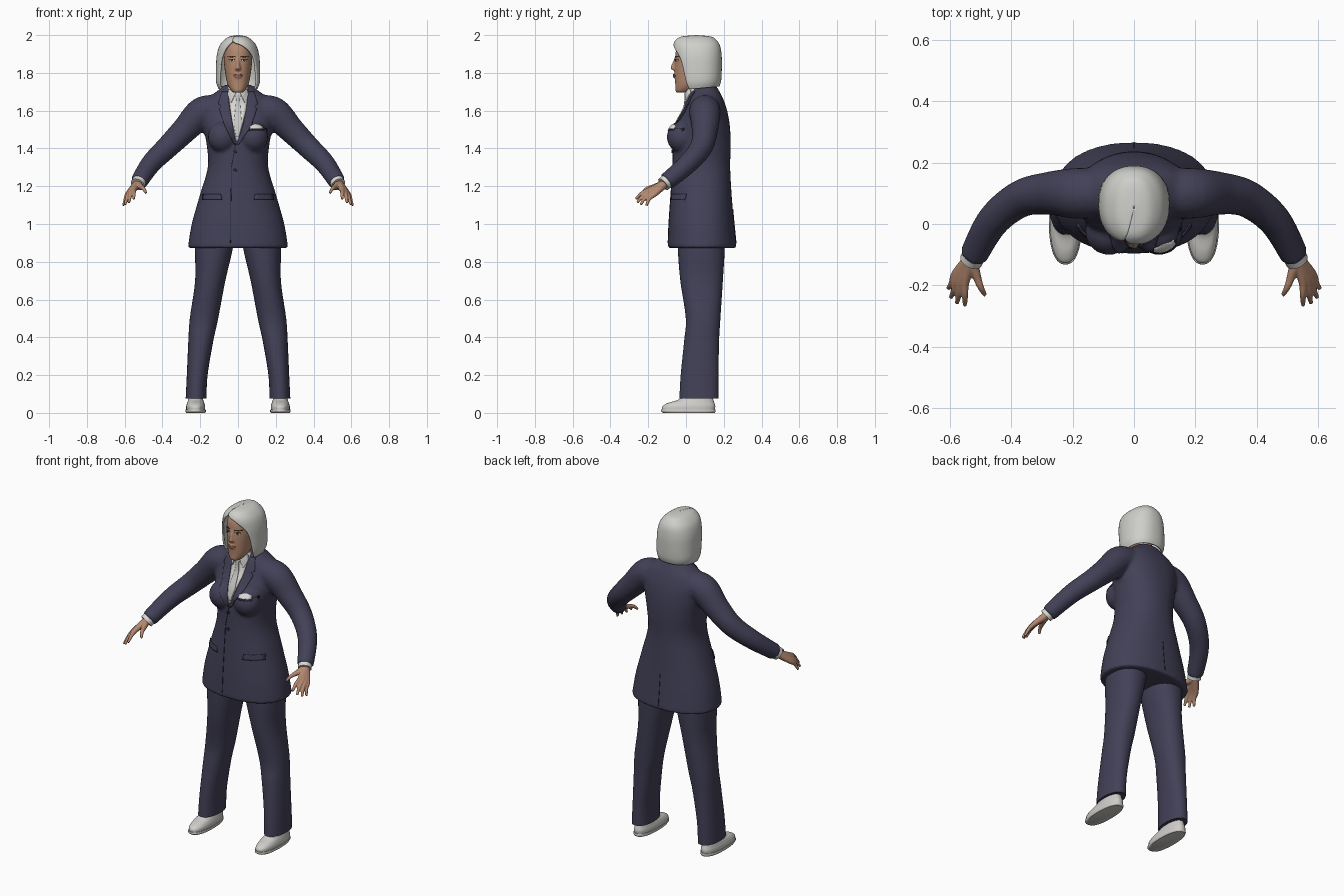
import bpy, bmesh, math
from mathutils import Vector
from mathutils.bvhtree import BVHTree

cube = bpy.data.objects.get("Cube")
if cube:
    bpy.data.objects.remove(cube, do_unlink=True)


def material(name, r, g, b):
    m = bpy.data.materials.new(name)
    m.use_nodes = True
    m.diffuse_color = (r, g, b, 1)
    m.node_tree.nodes["Principled BSDF"].inputs["Base Color"].default_value = (r, g, b, 1)
    return m


SUIT = material("navy suit", .055, .052, .095)
SEAM = material("dark navy trim", .02, .019, .036)
HAIR = material("silver hair", .62, .62, .59)
SHIRT = material("white shirt", .7, .69, .66)
TIE = material("pale grey tie", .58, .57, .54)
SHOE = material("light grey shoe", .62, .61, .58)
SKIN = material("tan skin", .46, .25, .16)
LIP = material("muted lips", .3, .12, .085)
BROW = material("dark brown", .05, .03, .022)


def spline(keys, n=6):
    """Smooth curve through tuples of any length."""
    out = []
    for i in range(len(keys) - 1):
        a, b, c, d = (keys[max(0, min(len(keys) - 1, i + k))] for k in (-1, 0, 1, 2))
        for s in range(n):
            t = s / n
            out.append([q + .5 * t * (r - p + t * (2 * p - 5 * q + 4 * r - w + t * (3 * (q - r) + w - p)))
                        for p, q, r, w in zip(a, b, c, d)])
    return out + [list(keys[-1])]


def bridge(bm, rings, closed=True):
    n = len(rings[0])
    for lo, hi in zip(rings, rings[1:]):
        for j in range(n if closed else n - 1):
            k = (j + 1) % n
            bm.faces.new((lo[j], lo[k], hi[k], hi[j]))
    if closed:
        bm.faces.new(rings[0])
        bm.faces.new(rings[-1])


def power(v, e):
    return math.copysign(abs(v) ** e, v)


def loft(bm, keys, n=40, e=.9, cx=0, opening=None):
    """Stack rings given as (height, half width, front, back, tilt, shift)."""
    rings = []
    for key in spline(keys):
        z, hw, yf, yb, tilt, shift, left, right = (key + [0] * 8)[:8]
        yc, ry = (yf + yb) / 2, (yb - yf) / 2
        ring = []
        for j in range(n):
            a = 2 * math.pi * j / n
            if opening:
                lo, hi = math.radians(left), 2 * math.pi - math.radians(right)
                a = lo + (hi - lo) * j / (n - 1)
            y = yc - ry * power(math.cos(a), e)
            ring.append(bm.verts.new((cx + shift + hw * power(math.sin(a), e), y, z + tilt * (y - yc))))
        rings.append(ring)
    bridge(bm, rings, not opening)


def sweep(bm, keys, n=16, side=1):
    """Round tube through (x, y, z, radius)."""
    pts = spline(keys)
    pos = [Vector((p[0] * side, p[1], p[2])) for p in pts]
    rings = []
    for i, p in enumerate(pts):
        q = (pos[min(i + 1, len(pos) - 1)] - pos[max(i - 1, 0)]).to_track_quat('Z', 'Y')
        rings.append([bm.verts.new(pos[i] + q @ Vector((p[3] * math.cos(a), p[3] * math.sin(a), 0)))
                      for a in (2 * math.pi * j / n for j in range(n))])
    bridge(bm, rings)


def ball(bm, centre, size):
    made = bmesh.ops.create_uvsphere(bm, u_segments=20, v_segments=12, radius=1)["verts"]
    for v in made:
        v.co = Vector([c + s * k for c, s, k in zip(centre, size, v.co)])


def finish(bm, name, mat, voxel=0, smooth=0, thick=0):
    bmesh.ops.recalc_face_normals(bm, faces=bm.faces[:])
    me = bpy.data.meshes.new(name)
    bm.to_mesh(me)
    bm.free()
    me.materials.append(mat)
    me.shade_smooth()
    me.set_sharp_from_angle(angle=math.radians(50))
    ob = bpy.data.objects.new(name, me)
    bpy.context.collection.objects.link(ob)
    if voxel:
        m = ob.modifiers.new("Blend", 'REMESH')
        m.mode, m.voxel_size, m.use_smooth_shade = 'VOXEL', voxel, True
    if smooth:
        m = ob.modifiers.new("Soften", 'SMOOTH')
        m.factor, m.iterations = .5, smooth
    if thick:
        m = ob.modifiers.new("Thickness", 'SOLIDIFY')
        m.thickness, m.offset = thick, 0
    return ob


def lofted(name, mat, keys, **kw):
    bm = bmesh.new()
    loft(bm, keys, **kw)
    return finish(bm, name, mat)


def surface(*obs):
    bpy.context.view_layer.update()
    dg = bpy.context.evaluated_depsgraph_get()
    return [BVHTree.FromObject(o, dg) for o in obs]


def plate(name, mat, trees, rows, lift=.003, n=7, facing=-1):
    """Thin panel laid on a surface; rows are (height, left x, right x)."""
    bm, grid = bmesh.new(), []
    fine = [[p + (q - p) * t / 6 for p, q in zip(a, b)]
            for a, b in zip(rows, rows[1:]) for t in range(6)] + [rows[-1]]
    for z, x0, x1 in fine:
        line = []
        for j in range(n):
            x = x0 + (x1 - x0) * j / (n - 1)
            hits = [t.ray_cast(Vector((x, facing, z)), Vector((0, -facing, 0)))[0] for t in trees]
            ys = [h.y * facing for h in hits if h]
            line.append(bm.verts.new((x, facing * (max(ys) + lift), z)) if ys else None)
        grid.append(line)
    for a, b in zip(grid, grid[1:]):
        for j in range(n - 1):
            quad = (a[j], a[j + 1], b[j + 1], b[j])
            if all(quad):
                bm.faces.new(quad)
    return finish(bm, name, mat, thick=.004)


def oval(x, z, w, h):
    return [(z + h * math.cos(a), x - w * math.sin(a) - .0004, x + w * math.sin(a) + .0004)
            for a in (math.pi * i / 6 for i in range(7))]


# Jacket: body, bust and sleeves blended into one cloth surface
bm = bmesh.new()
loft(bm, [(.872, .266, -.097, .268, -.11), (1, .245, -.092, .255, -.05), (1.15, .203, -.082, .242),
          (1.3, .16, -.072, .234), (1.42, .166, -.068, .237), (1.52, .185, -.055, .232),
          (1.6, .19, -.012, .218), (1.66, .168, .012, .198), (1.7, .115, .03, .178),
          (1.738, .068, .045, .155)], n=56)
for s in (1, -1):
    ball(bm, (s * .082, -.025, 1.46), (.078, .077, .082))
    sweep(bm, [(.1, .1, 1.6, .08), (.19, .1, 1.59, .083), (.28, .1, 1.5, .07),
               (.37, .082, 1.41, .061), (.46, .01, 1.32, .054), (.525, -.105, 1.222, .046)], 24, s)
jacket = finish(bm, "jacket", SUIT, voxel=.01, smooth=5)

# Shirt and neck
shirt = lofted("shirt_collar", SHIRT, [(1.55, .05, -.01, .14), (1.64, .062, .0, .15),
                                       (1.69, .064, .004, .152), (1.725, .058, .012, .145)])
lofted("neck", SKIN, [(1.6, .05, .025, .13), (1.68, .048, .02, .125), (1.78, .048, .02, .125)])
chest = surface(jacket, shirt)
plate("shirt_front", SHIRT, chest, [(1.7, -.052, .055), (1.6, -.04, .042), (1.44, -.012, .0)])
plate("tie", TIE, chest, [(1.688, -.014, .014), (1.66, -.009, .009), (1.53, -.022, .02),
                          (1.46, -.012, .006)], lift=.008)
for s, side in ((1, "left"), (-1, "right")):
    plate(side + "_collar_point", SHIRT, chest,
          [(1.715, 0, s * .05), (1.685, s * .016, s * .055), (1.645, s * .034, s * .038)], lift=.01)
    plate(side + "_lapel", SUIT, chest,
          [(1.7, s * .054, s * .085), (1.635, s * .047, s * .105), (1.625, s * .046, s * .085),
           (1.61, s * .044, s * .1), (1.52, s * .028, s * .07), (1.42, s * .003 - .008, s * .012 - .008)], lift=.004)
    plate(side + "_pocket_flap", SUIT, chest,
          [(1.158, s * .09, s * .185), (1.13, s * .085, s * .188)], lift=.006)
    plate(side + "_pocket_seam", SEAM, chest,
          [(1.132, s * .085, s * .188), (1.127, s * .085, s * .188)], lift=.007)
plate("front_seam", SEAM, chest, [(1.42, -.014, -.011), (1.3, -.037, -.034), (.9, -.041, -.038)], lift=.0005)
plate("back_vent", SEAM, chest, [(1.08, -.0015, .0015), (.86, -.0015, .0015)], lift=.0005, facing=1)
plate("breast_pocket", SEAM, chest, [(1.508, .052, .15), (1.492, .055, .152)], lift=.002)
plate("pocket_square", SHIRT, chest, [(1.528, .09, .105), (1.518, .065, .13), (1.503, .065, .135)], lift=.004)
for i, z in enumerate((1.385, 1.287)):
    plate("button_%d" % (i + 1), SEAM, chest, oval(-.014, z, .009, .009), lift=.005)

# Legs, shoes, cuffs and hands
for s, side in ((1, "left"), (-1, "right")):
    lofted(side + "_trouser_leg", SUIT,
           [(.075, .055, -.035, .172, 0, s * .222), (.2, .055, -.028, .172, 0, s * .216),
            (.38, .066, -.01, .175, 0, s * .197), (.5, .075, -.001, .182, 0, s * .18),
            (.7, .08, -.03, .195, 0, s * .147), (.87, .1, -.043, .205, 0, s * .128),
            (.98, .1, -.04, .205, 0, s * .12)])
    lofted(side + "_shoe", SHOE,
           [(.014, .05, -.127, .152), (.035, .05, -.125, .155), (.053, .045, -.095, .15),
            (.068, .04, -.045, .145), (.09, .036, -.015, .14)], cx=s * .224, e=.85)
    lofted(side + "_sole", SHOE, [(0, .05, -.122, .152), (.008, .054, -.132, .157),
                                  (.018, .053, -.131, .156)], cx=s * .224, e=.85)
    bm = bmesh.new()
    sweep(bm, [(.515, -.088, 1.238, .038), (.532, -.12, 1.21, .038)], 20, s)
    finish(bm, side + "_shirt_cuff", SHIRT)
    bm = bmesh.new()
    wrist = Vector((.532, -.11, 1.215))
    for tip, knuckle in (((.607, -.21, 1.098), (.582, -.163, 1.16)),
                         ((.598, -.24, 1.102), (.575, -.176, 1.166)),
                         ((.578, -.258, 1.113), (.564, -.185, 1.174)),
                         ((.552, -.266, 1.132), (.551, -.189, 1.182)),
                         ((.486, -.232, 1.164), (.513, -.172, 1.196))):
        mid = (Vector(tip) + Vector(knuckle)) / 2 + Vector((0, -.006, .006))
        sweep(bm, [(.52, -.085, 1.24, .024), (*wrist, .023), (*knuckle, .0145),
                   (*mid, .0105), (*tip, .007)], 12, s)
    finish(bm, side + "_hand", SKIN, voxel=.004, smooth=2)

# Head with nose
bm = bmesh.new()
loft(bm, [(1.695, .02, -.048, .0), (1.706, .036, -.056, .04), (1.74, .056, -.057, .09),
          (1.8, .068, -.06, .135), (1.87, .075, -.058, .15), (1.93, .07, -.05, .15), (1.97, .045, -.02, .12)])
loft(bm, [(1.812, .011, -.066, -.04), (1.822, .016, -.08, -.04), (1.834, .012, -.08, -.04),
          (1.86, .008, -.069, -.04), (1.885, .01, -.058, -.04)], n=16)
for z, h in ((1.79, .007), (1.779, .008)):
    ball(bm, (0, -.053, z), (.022, .014, h))
head = finish(bm, "head", SKIN, voxel=.005, smooth=3)
face = surface(head)
plate("lips", LIP, face, oval(0, 1.785, .023, .009), lift=.001)
for s, side in ((1, "left"), (-1, "right")):
    plate(side + "_eye", SHIRT, face, oval(s * .032, 1.865, .014, .0055), lift=.0005)
    plate(side + "_iris", BROW, face, oval(s * .032, 1.866, .006, .0055), lift=.002)
    plate(side + "_eyelid", BROW, face, oval(s * .032, 1.872, .016, .002), lift=.002)
    plate(side + "_eyebrow", BROW, face, oval(s * .034, 1.886, .02, .0035), lift=.001)

# Bobbed hair, open around the face and parted off centre
bm = bmesh.new()
loft(bm, [(1.72, .1, -.03, .172, .1, 0, 62, 62), (1.76, .112, -.045, .182, .05, 0, 57, 57),
          (1.85, .111, -.058, .185, 0, 0, 50, 51), (1.9, .106, -.062, .183, 0, 0, 38, 43),
          (1.94, .094, -.063, .176, 0, 0, 14, 31), (1.967, .074, -.054, .16, 0, 0, -18, 20),
          (1.987, .045, -.025, .132, 0, 0, -20, 20), (1.995, .002, .05, .056, 0, 0, -20, 20)],
     n=60, e=.88, opening=True)
finish(bm, "hair", HAIR, thick=.01)
